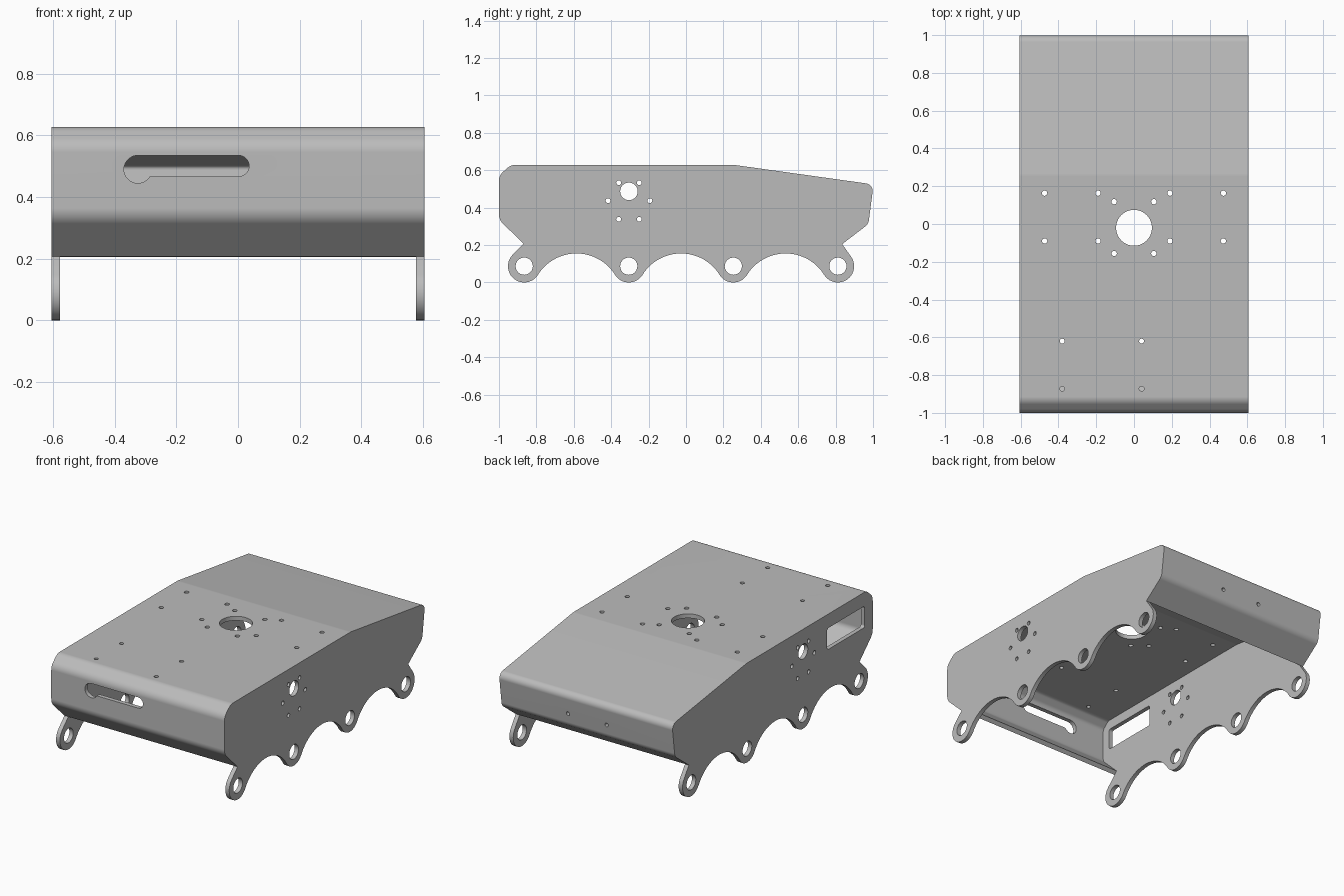
import bpy, bmesh, math
from mathutils import Matrix, Vector

if "Cube" in bpy.data.objects:
    bpy.data.objects.remove(bpy.data.objects["Cube"], do_unlink=True)

HALF_W, SHEET = 0.605, 0.027

grey = bpy.data.materials.new("plain grey")
grey.use_nodes = True
grey.diffuse_color = (0.5, 0.5, 0.5, 1)
grey.node_tree.nodes["Principled BSDF"].inputs["Base Color"].default_value = (0.5, 0.5, 0.5, 1)


def arc(cx, cy, r, a0, a1, n):
    return [(cx + r * math.cos(math.radians(a0 + (a1 - a0) * i / n)),
             cy + r * math.sin(math.radians(a0 + (a1 - a0) * i / n))) for i in range(n + 1)]


def circle(cx, cy, r, n=20):
    return arc(cx, cy, r, 0, 360, n)[:-1]


def rounded(points, closed=False, n=6):
    """Replace each (u, v, radius) corner with a fillet."""
    out = []
    for i, (u, v, r) in enumerate(points):
        p = Vector((u, v))
        if r == 0 or (not closed and i in (0, len(points) - 1)):
            out.append((u, v))
            continue
        a = (Vector(points[i - 1][:2]) - p).normalized()
        b = (Vector(points[(i + 1) % len(points)][:2]) - p).normalized()
        half = a.angle(b) / 2
        c = p + (a + b).normalized() * (r / math.sin(half))
        t = r / math.tan(half)
        s, e = p + a * t - c, p + b * t - c
        turn = s.angle_signed(e)          # clockwise positive
        for k in range(n + 1):
            w = -turn * k / n
            out.append((c.x + s.x * math.cos(w) - s.y * math.sin(w),
                        c.y + s.x * math.sin(w) + s.y * math.cos(w)))
    return out


def frame(u, v, w, origin):
    """Matrix that maps a flat drawing onto the axes u, v with thickness along w."""
    m = Matrix((u, v, w)).transposed().to_4x4()
    m.translation = Vector(origin)
    return m


def activate(ob):
    bpy.ops.object.select_all(action='DESELECT')
    ob.select_set(True)
    bpy.context.view_layer.objects.active = ob


def plate(name, loops, half_thick, matrix):
    """Flat plate from an outline; loops inside it become holes."""
    cu = bpy.data.curves.new(name, 'CURVE')
    cu.dimensions, cu.fill_mode, cu.extrude = '2D', 'BOTH', half_thick
    for pts in loops:
        sp = cu.splines.new('POLY')
        sp.points.add(len(pts) - 1)
        for p, (u, v) in zip(sp.points, pts):
            p.co = (u, v, 0, 1)
        sp.use_cyclic_u = True
    ob = bpy.data.objects.new(name, cu)
    bpy.context.collection.objects.link(ob)
    activate(ob)
    bpy.ops.object.convert(target='MESH')
    ob = bpy.context.view_layer.objects.active
    bm = bmesh.new()
    bm.from_mesh(ob.data)
    bmesh.ops.remove_doubles(bm, verts=bm.verts, dist=1e-5)
    bmesh.ops.recalc_face_normals(bm, faces=bm.faces)
    bmesh.ops.transform(bm, matrix=matrix, verts=bm.verts)
    bm.to_mesh(ob.data)
    bm.free()
    return ob


def finish(ob):
    ob.data.materials.clear()
    ob.data.materials.append(grey)
    activate(ob)
    bpy.ops.object.shade_smooth_by_angle(angle=math.radians(30))
    wn = ob.modifiers.new("even shading", 'WEIGHTED_NORMAL')
    wn.keep_sharp = True


X, Y, Z = (1, 0, 0), (0, 1, 0), (0, 0, 1)

# Bent sheet profile in (y, z), from the lower front lip over the top to the lower back lip
profile = rounded([(-0.868, 0.207, 0), (-1.0, 0.335, 0.07), (-1.0, 0.572, 0.06),
                   (-0.937, 0.628, 0.06), (0.26, 0.628, 0.1), (1.003, 0.524, 0.04),
                   (0.975, 0.312, 0.05), (0.835, 0.205, 0)])

# Side plate outline: sheet profile above, scalloped lugs below
LUG_Z, LUG_R, ARCH_R = 0.087, 0.087, 0.2434
lugs = [-0.865 + 0.559 * i for i in range(4)]
outline = list(profile)
for i in (3, 2, 1, 0):
    start = 37 if i == 3 else -32
    end = -225 if i == 0 else -148
    outline += arc(lugs[i], LUG_Z, LUG_R, start, end, 20)
    if i:
        mid = (lugs[i] + lugs[i - 1]) / 2
        outline += arc(mid, 0.155 - ARCH_R, ARCH_R, 32, 148, 24)[1:-1]

side_holes = [circle(y, LUG_Z, 0.046, 28) for y in lugs]
side_holes.append(circle(-0.305, 0.487, 0.047, 28))
for dy, z in ((0.055, 0.533), (0.112, 0.437), (0.055, 0.338)):
    side_holes += [circle(-0.305 + s * dy, z, 0.013, 16) for s in (-1, 1)]

# Window only in the side at -x
window = rounded([(-0.92, 0.405, 0.015), (-0.545, 0.405, 0.015),
                  (-0.545, 0.54, 0.015), (-0.92, 0.54, 0.015)], closed=True)

for name, sign, extra in (("left_side_plate", 1, []), ("right_side_plate", -1, [window])):
    finish(plate(name, [outline] + side_holes + extra, SHEET / 2,
                 frame(Y, Z, X, (sign * (HALF_W - SHEET / 2), 0, 0))))

# Bent cover sheet between the side plates
w = HALF_W - SHEET
bm = bmesh.new()
rows = [[bm.verts.new((x, y, z)) for x in (-w, w)] for y, z in profile]
for a, b in zip(rows, rows[1:]):
    bm.faces.new((a[0], a[1], b[1], b[0]))
bm.normal_update()
me = bpy.data.meshes.new("cover_sheet")
bm.to_mesh(me)
bm.free()
cover = bpy.data.objects.new("cover_sheet", me)
bpy.context.collection.objects.link(cover)
solid = cover.modifiers.new("thickness", 'SOLIDIFY')
solid.thickness, solid.offset, solid.use_even_offset = SHEET, -1, True

# Holes in the top
top_holes = [circle(0, -0.02, 0.095, 40)]
for x, y in ((0.19, 0.163), (0.473, 0.163), (0.19, -0.09), (0.473, -0.09),
             (0.105, 0.118), (0.105, -0.156)):
    top_holes += [circle(s * x, y, 0.014, 16) for s in (-1, 1)]
top_holes += [circle(x, y, 0.013, 16) for x in (-0.38, 0.04) for y in (-0.62, -0.872)]

# Keyhole slot in the front, two screw holes in the back
keyhole = arc(0.002, 0.501, 0.034, -90, 90, 14) + arc(-0.325, 0.49, 0.045, 90, 329.3, 24)
back_holes = [circle(x, 0.39, 0.012, 16) for x in (-0.135, 0.135)]

cutters = [plate("top_cutter", top_holes, 0.08, frame(X, Y, Z, (0, 0, 0.64))),
           plate("front_cutter", [keyhole], 0.06, frame(X, Z, (0, -1, 0), (0, -1, 0))),
           plate("back_cutter", back_holes, 0.08, frame(X, Z, (0, -1, 0), (0, 0.98, 0)))]
for c in cutters:
    c.hide_render = True
    cut = cover.modifiers.new("cut", 'BOOLEAN')
    cut.operation, cut.solver, cut.object = 'DIFFERENCE', 'EXACT', c
activate(cover)
for m in list(cover.modifiers):
    bpy.ops.object.modifier_apply(modifier=m.name)
for c in cutters:
    bpy.data.objects.remove(c, do_unlink=True)
finish(cover)
